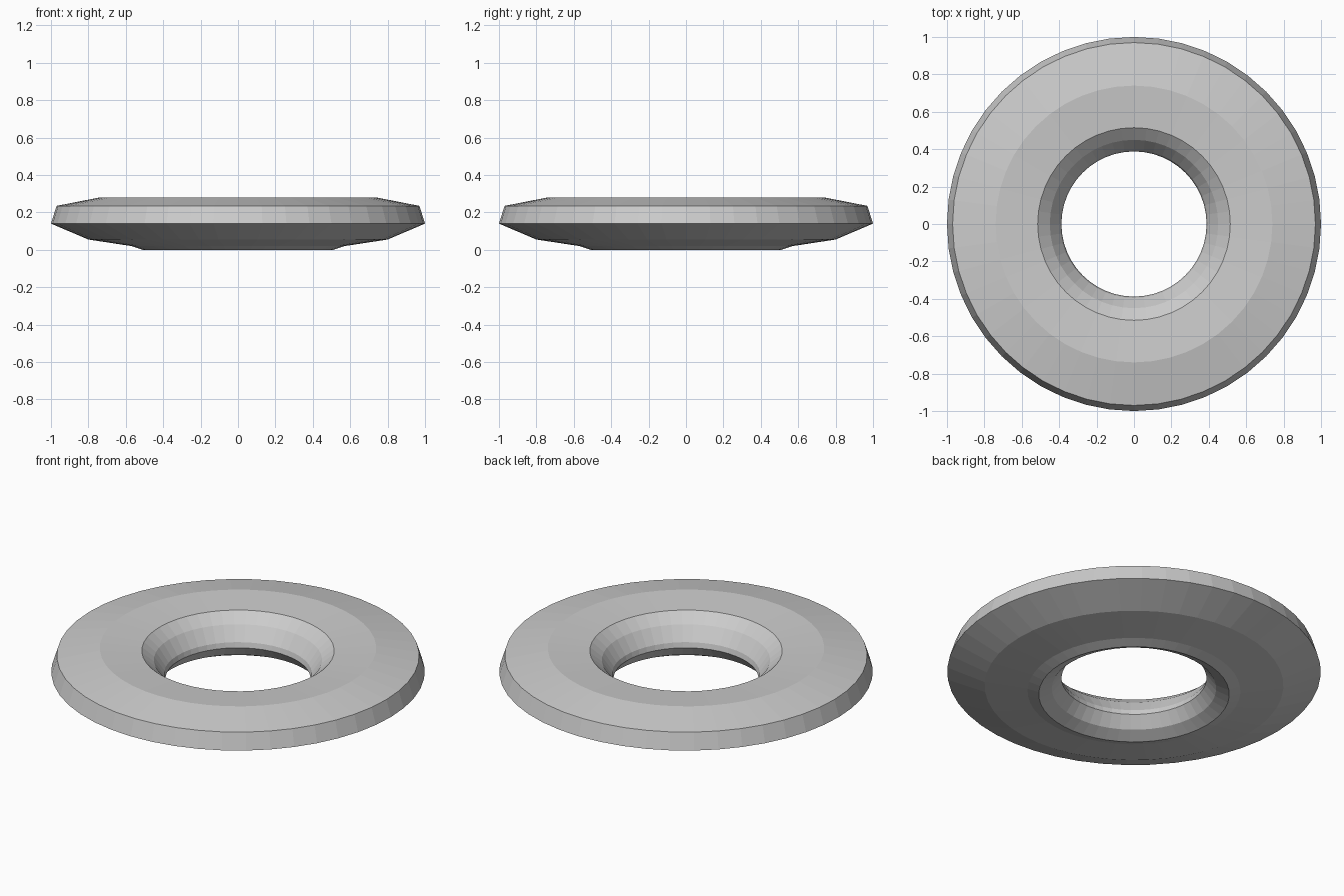
import bpy, bmesh
from math import cos, sin, tau

if "Cube" in bpy.data.objects:
    bpy.data.objects.remove(bpy.data.objects["Cube"])

SEGMENTS = 48

# Closed ring cross-section (radius, height), from the outer rim over the top and through the hole
PROFILE = [
    (1.00, 0.14), (0.97, 0.235), (0.74, 0.28), (0.515, 0.264),
    (0.45, 0.21), (0.395, 0.13), (0.388, 0.10), (0.44, 0.035),
    (0.51, 0.0), (0.57, 0.02), (0.80, 0.055),
]


def lathe(name, profile, segments):
    bm = bmesh.new()
    rings = []
    for i in range(segments):
        a = tau * i / segments
        rings.append([bm.verts.new((r * cos(a), r * sin(a), z)) for r, z in profile])
    n = len(profile)
    for i in range(segments):
        cur, nxt = rings[i], rings[(i + 1) % segments]
        for j in range(n):
            k = (j + 1) % n
            bm.faces.new((cur[j], nxt[j], nxt[k], cur[k]))
    bmesh.ops.recalc_face_normals(bm, faces=bm.faces)
    mesh = bpy.data.meshes.new(name)
    bm.to_mesh(mesh)
    bm.free()
    obj = bpy.data.objects.new(name, mesh)
    bpy.context.collection.objects.link(obj)
    return obj


# Faceted ring
lathe("ring", PROFILE, SEGMENTS)
